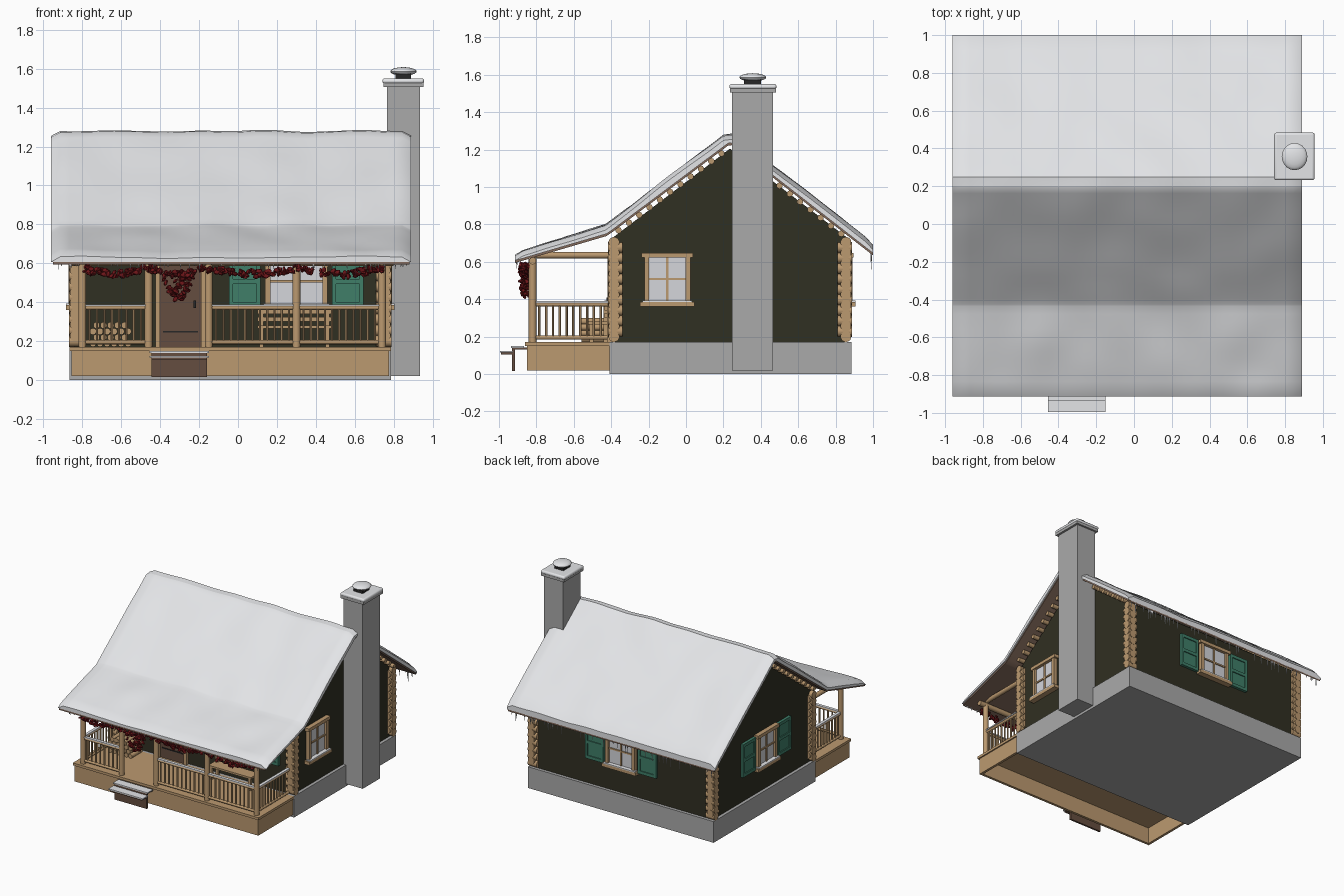
import bpy, bmesh, math, random
from mathutils import Vector, Matrix, noise

random.seed(4)
if "Cube" in bpy.data.objects:
    bpy.data.objects.remove(bpy.data.objects["Cube"])


def material(name, r, g, b):
    m = bpy.data.materials.new(name)
    m.use_nodes = True
    m.diffuse_color = (r, g, b, 1)
    m.node_tree.nodes["Principled BSDF"].inputs["Base Color"].default_value = (r, g, b, 1)
    return m


SNOW = material("snow white", .78, .79, .81)
STONE = material("stone grey", .4, .4, .4)
WOOD = material("log tan", .5, .32, .16)
WALL = material("dark wall", .03, .029, .016)
DOOR = material("door brown", .13, .075, .05)
GREEN = material("shutter green", .05, .21, .14)
RED = material("garland red", .16, .008, .01)
GLASS = material("window glass", .66, .67, .71)
UNDER = material("eave brown", .22, .14, .1)
DARK = material("dark iron", .02, .02, .02)


def box(bm, x0, x1, y0, y1, z0, z1):
    mid = Vector((x0 + x1, y0 + y1, z0 + z1)) / 2
    size = Matrix.Diagonal((x1 - x0, y1 - y0, z1 - z0, 1))
    bmesh.ops.create_cube(bm, size=1, matrix=Matrix.Translation(mid) @ size)


def rod(bm, p, q, r, r2=None, n=10):
    p, q = Vector(p), Vector(q)
    turn = (q - p).to_track_quat('Z', 'Y').to_matrix().to_4x4()
    bmesh.ops.create_cone(bm, cap_ends=True, segments=n, radius1=r, radius2=r if r2 is None else r2,
                          depth=(q - p).length, matrix=Matrix.Translation((p + q) / 2) @ turn)


def finish(name, bm, mat, place=None, smooth=True, bevel=0):
    bmesh.ops.recalc_face_normals(bm, faces=bm.faces)
    me = bpy.data.meshes.new(name)
    bm.to_mesh(me)
    bm.free()
    me.materials.append(mat)
    ob = bpy.data.objects.new(name, me)
    bpy.context.collection.objects.link(ob)
    if place:
        ob.matrix_world = place
    if bevel:
        mod = ob.modifiers.new("soft edge", 'BEVEL')
        mod.width, mod.segments = bevel, 3
    if smooth:
        bpy.ops.object.select_all(action='DESELECT')
        ob.select_set(True)
        bpy.context.view_layer.objects.active = ob
        bpy.ops.object.shade_smooth_by_angle(angle=math.radians(40))
    return ob


def boxes(name, mat, *dims, **kw):
    bm = bmesh.new()
    for d in dims:
        box(bm, *d)
    return finish(name, bm, mat, smooth=bool(kw.get("bevel")), **kw)


def rods(name, mat, items):
    bm = bmesh.new()
    for it in items:
        rod(bm, *it)
    return finish(name, bm, mat)


X0, X1, Y0, Y1 = -.84, .76, -.39, .86      # wall faces
FLOOR = .17

# Foundation and walls with gables
boxes("foundation", STONE, (-.865, .785, -.41, .885, 0, FLOOR))
bm = bmesh.new()
outline = [(Y0, FLOOR), (Y0, .73), (.235, 1.205), (Y1, .73), (Y1, FLOOR)]
face = bm.faces.new([bm.verts.new((X0, y, z)) for y, z in outline])
ext = bmesh.ops.extrude_face_region(bm, geom=[face])
bmesh.ops.translate(bm, vec=(X1 - X0, 0, 0), verts=[v for v in ext["geom"] if isinstance(v, bmesh.types.BMVert)])
finish("walls", bm, WALL, smooth=False)

# Stacked log ends at every corner
logs = []
for i in range(10):
    z = .2 + i * .056
    for sx, x in ((-1, X0), (1, X1)):
        for sy, y in ((-1, Y0), (1, Y1)):
            yy, xx = y - sy * .005, x - sx * .005
            logs.append(((x - sx * .05, yy, z), (x + sx * .028, yy, z), .029, None, 14))
            if i < 9:
                logs.append(((xx, y - sy * .05, z + .028), (xx, y + sy * .028, z + .028), .029, None, 14))
rods("corner_logs", WOOD, logs)

# Snowy roof: upper and lower outlines, joined into one wavy blanket
TOP = [(-.914, .645), (-.43, .795), (.2, 1.275), (.25, 1.28), (1.0, .7)]
LOW = [(-.914, .6), (-.42, .745), (.235, 1.235), (1.0, .64)]


def height(line, y):
    for (a, za), (b, zb) in zip(line, line[1:]):
        if y <= b:
            return za + (zb - za) * (y - a) / (b - a)
    return line[-1][1]


def roof(name, mat, x0, x1, top, low, nx, wavy):
    ys = sorted({-.914 + i * 1.914 / 48 for i in range(49)} | {-.425, .2, .225, .25})
    bm = bmesh.new()
    rings = []
    for k in range(nx + 1):
        x = x0 + (x1 - x0) * k / nx
        up, down = [], []
        for i, y in enumerate(ys):
            z = top(y)
            if wavy:
                z += .012 * noise.noise(Vector((x * 4, y * 4, 0)))
                z -= .025 * (k in (0, nx)) + .012 * (i in (0, len(ys) - 1))
            up.append(bm.verts.new((x, y, z)))
            down.append(bm.verts.new((x, y, low(y))))
        rings.append(up + down[::-1])
    count = len(rings[0])
    for a, b in zip(rings, rings[1:]):
        for i in range(count):
            j = (i + 1) % count
            bm.faces.new((a[i], a[j], b[j], b[i]))
    for r in (rings[0], rings[-1]):
        for i in range(count // 2 - 1):
            bm.faces.new((r[i], r[i + 1], r[-2 - i], r[-1 - i]))
    finish(name, bm, mat)


roof("roof_snow", SNOW, -.96, .89, lambda y: height(TOP, y), lambda y: height(LOW, y) + .006, 40, True)
roof("roof_boards", UNDER, -.95, .88, lambda y: height(LOW, y) + .008, lambda y: height(LOW, y) - .006, 1, False)

# Purlin ends below the gable overhangs
purlins = []
for i in range(11):
    for y in (-.36 + i * .055, .83 - i * .055):
        z = height(LOW, y) - .022
        purlins += [((X0 + .02, y, z), (X0 - .05, y, z), .017), ((X1 - .02, y, z), (X1 + .05, y, z), .017)]
rods("purlin_ends", WOOD, purlins)

# Icicles along both eaves
ice = []
for y, z, longest in ((-.905, .61, .045), (.99, .655, .1)):
    for i in range(60):
        x = random.uniform(-.94, .87)
        ice.append(((x, y, z), (x, y, z - random.uniform(.02, longest)), .006, .0005, 5))
rods("icicles", SNOW, ice)

# Chimney with snow-covered cap and vent
boxes("chimney", STONE, (.765, .935, .247, .465, .02, 1.52))
boxes("chimney_cap", STONE, (.748, .952, .235, .48, 1.505, 1.53))
boxes("cap_snow", SNOW, (.742, .956, .232, .484, 1.523, 1.55), bevel=.012)
boxes("chimney_vent", DARK, (.81, .89, .31, .4, 1.54, 1.58))
bm = bmesh.new()
bmesh.ops.create_uvsphere(bm, u_segments=20, v_segments=10, radius=1,
                          matrix=Matrix.Translation((.85, .357, 1.586)) @ Matrix.Diagonal((.068, .072, .022, 1)))
finish("vent_snow", bm, SNOW)

# Porch deck, open below, with a trim board
boxes("porch_deck", WOOD, (-.865, .785, -.86, -.41, .15, FLOOR), (-.855, .775, -.85, -.83, .02, .15),
      (-.855, -.835, -.85, -.41, .02, .15), (.755, .775, -.85, -.41, .02, .15))
boxes("steps", DOOR, (-.445, -.16, -.99, -.92, .105, .118), (-.445, -.16, -.93, -.85, .13, .142),
      (-.445, -.16, -.93, -.915, .015, .13))
boxes("step_snow", SNOW, (-.455, -.15, -.995, -.925, .115, .124), (-.455, -.15, -.935, -.865, .14, .149))

# Porch posts, beams and railings
PY, PX = -.82, (-.8, -.46, -.15, .3, .74)
frame = [((x, PY, FLOOR), (x, PY, .615), .021) for x in PX]
frame.append(((-.86, PY, .605), (.8, PY, .605), .02))
frame += [((x, PY - .04, .635), (x, Y0, .635), .018) for x in (PX[0], PX[-1])]
runs = [((a, PY), (b, PY)) for a, b in ((PX[0], PX[1]), (PX[2], PX[3]), (PX[3], PX[4]))]
runs += [((x, PY), (x, Y0 - .03)) for x in (PX[0], PX[-1])]
snow_bm = bmesh.new()
for (ax, ay), (bx, by) in runs:
    frame += [((ax, ay, z), (bx, by, z), .011) for z in (.195, .372)]
    n = round((abs(bx - ax) + abs(by - ay)) / .036)
    for i in range(1, n):
        x, y = ax + (bx - ax) * i / n, ay + (by - ay) * i / n
        frame.append(((x, y, .195), (x, y, .372), .0065, None, 6))
    box(snow_bm, ax - .012, bx + .012, min(ay, by) - .012, max(ay, by) + .012, .38, .389)
rods("porch_frame", WOOD, frame)
finish("rail_snow", snow_bm, SNOW, smooth=False)


# Windows: local wall plane at y = 0, facing -y
def window(name, x, y, turn, w, shutters):
    place = Matrix.Translation((x, y, 0)) @ Matrix.Rotation(math.radians(turn), 4, 'Z')
    boxes(name + "_glass", GLASS, (-w + .02, w - .02, -.012, .01, .38, .63), place=place)
    boxes(name + "_frame", WOOD, (-w + .01, -w + .036, -.03, .01, .37, .64), (w - .036, w - .01, -.03, .01, .37, .64),
          (-w - .005, w + .005, -.036, .01, .622, .648), (-w - .012, w + .012, -.045, .01, .36, .385),
          (-.006, .006, -.02, .01, .38, .63), (-w + .02, w - .02, -.02, .01, .502, .514), place=place)
    boxes(name + "_sill_snow", SNOW, (-w, w, -.045, -.012, .385, .393), place=place)
    if shutters:
        parts = []
        for s in (-1, 1):
            a, b = sorted((s * (w + .014), s * (w + .175)))
            parts.append((a, b, -.014, .01, .375, .64))
            parts += [(a, b, -.022, 0, z, z + .025) for z in (.375, .495, .615)]
            parts += [(e, e + .02, -.022, 0, .375, .64) for e in (a, b - .02)]
        boxes(name + "_shutters", GREEN, *parts, place=place)


window("right_window", X1, -.1, 90, .133, False)
window("back_window", -.035, Y1, 180, .14, True)
window("left_window", X0, .2, -90, .13, True)
window("front_window", .3, Y0, 0, .17, True)

# Front door
boxes("door", DOOR, (-.4, -.19, Y0 - .02, Y0 + .01, FLOOR, .6))
boxes("door_frame", WOOD, (-.425, -.4, Y0 - .03, Y0, FLOOR, .62), (-.19, -.165, Y0 - .03, Y0, FLOOR, .62),
      (-.425, -.165, Y0 - .03, Y0, .6, .625))
boxes("door_iron", DARK, (-.385, -.205, Y0 - .025, Y0, .245, .253), (-.228, -.215, Y0 - .035, Y0, .37, .41))

# Bench and firewood on the porch
boxes("bench", WOOD, (.1, .48, -.52, -.42, .265, .28), (.1, .48, -.435, -.42, .3, .325), (.1, .48, -.435, -.42, .34, .36),
      *[(x, x + .02, y, y + .02, FLOOR, t) for x in (.11, .45) for y, t in ((-.515, .27), (-.44, .36))])
rods("firewood", WOOD, [((-.745 + i * .036 + (r % 2) * .018, -.56, .188 + r * .031),
                         (-.745 + i * .036 + (r % 2) * .018, -.43, .188 + r * .031), .0175)
                        for r in range(4) for i in range(6 - r % 2)])

# Red garland in swags between the posts, with a hanging bow
bm = bmesh.new()


def leaf(x, z):
    spot = Matrix.Translation((x, -.862 + random.uniform(-.022, .022), z))
    spin = Matrix.Rotation(random.uniform(0, 6), 4, Vector((random.random(), random.random(), .5)))
    bmesh.ops.create_icosphere(bm, subdivisions=1, radius=.019, matrix=spot @ spin @ Matrix.Diagonal((1, .45, .7, 1)))


for a, b in zip(PX, PX[1:]):
    for i in range(round((b - a) * 170)):
        t = random.random()
        leaf(a + (b - a) * t, .575 - .03 * math.sin(t * math.pi) + random.uniform(-.016, .016))
for i in range(45):
    drop = random.random()
    leaf(-.305 + random.uniform(-.1, .1) * (1 - drop * .75), .545 - .13 * drop)
finish("garland", bm, RED, smooth=False)
